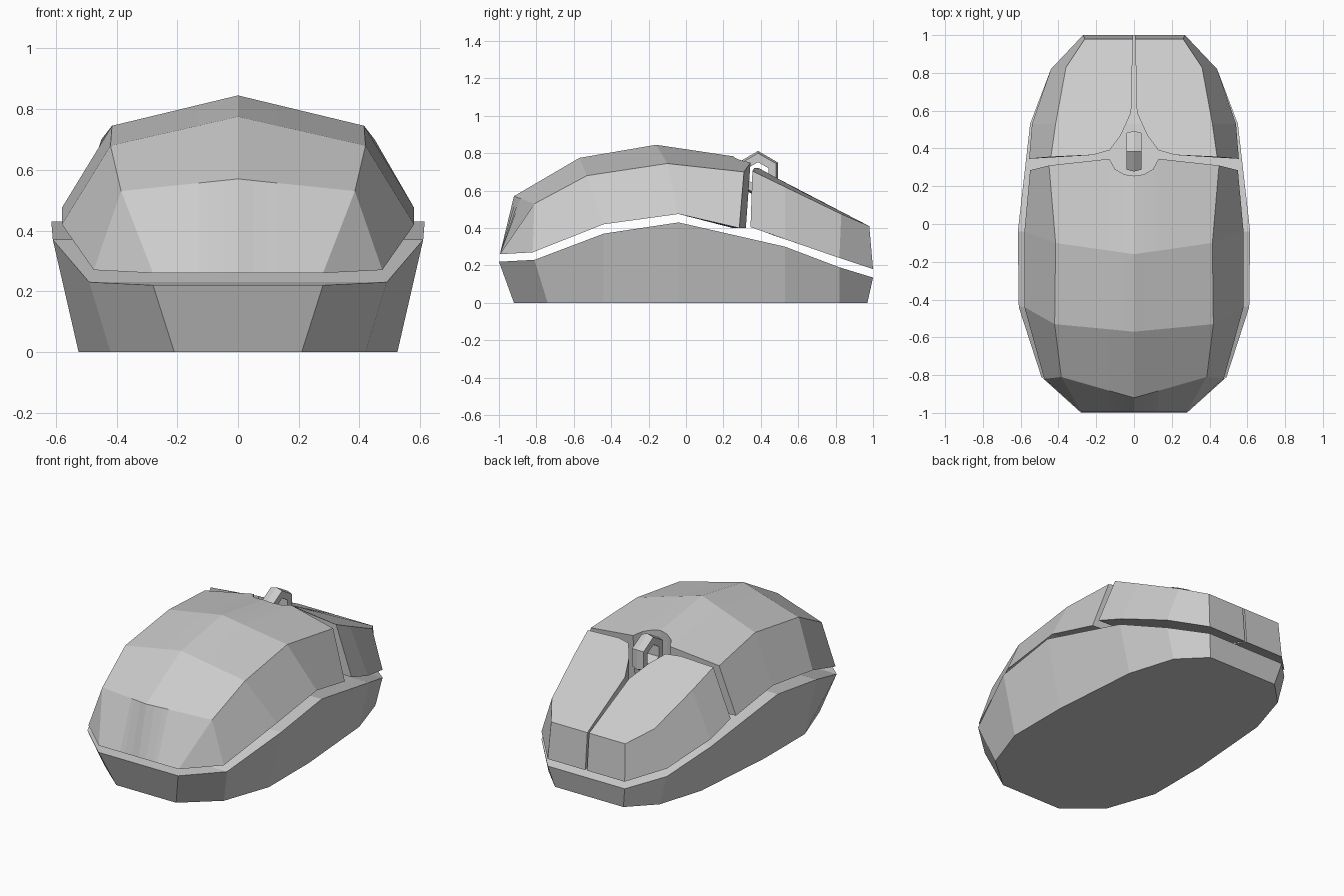
import bpy, bmesh, math
from mathutils import Vector

if "Cube" in bpy.data.objects:
    bpy.data.objects.remove(bpy.data.objects["Cube"])


def loft(name, rings, strips=False, closed=False):
    """Skin equal-length rings; cap the ends with one face, or column strips."""
    bm = bmesh.new()
    rows = [[bm.verts.new(p) for p in r] for r in rings]
    n = len(rows[0])
    pairs = list(zip(rows, rows[1:]))
    if closed:
        pairs.append((rows[-1], rows[0]))
    for a, b in pairs:
        for i in range(n):
            j = (i + 1) % n
            bm.faces.new((a[i], a[j], b[j], b[i]))
    if not closed:
        for r in (rows[0], rows[-1]):
            if strips:
                for k in range(n // 2 - 1):
                    bm.faces.new((r[k], r[k + 1], r[n - 2 - k], r[n - 1 - k]))
            else:
                bm.faces.new(r)
    bmesh.ops.remove_doubles(bm, verts=bm.verts, dist=0.0005)
    bmesh.ops.recalc_face_normals(bm, faces=bm.faces)
    me = bpy.data.meshes.new(name)
    bm.to_mesh(me)
    bm.free()
    ob = bpy.data.objects.new(name, me)
    bpy.context.collection.objects.link(ob)
    return ob


def mirrored(half):
    """Half row from outside to x=0 becomes a full row."""
    return half + [(-x, y, z) for x, y, z in reversed(half[:-1])]


# Base tray: bottom x, bottom y, rim x, rim y, rim z
base = [(.21, -.92, .28, -1.0, .22), (.42, -.74, .49, -.81, .23),
        (.525, -.44, .61, -.44, .37), (.525, -.04, .615, -.04, .43),
        (.48, .53, .55, .53, .30), (.39, .82, .44, .82, .19),
        (.24, .97, .27, 1.0, .135)]
loft("base", [[(-a, b, 0), (a, b, 0), (c, d, e), (-c, d, e)]
              for a, b, c, d, e in base], strips=True)

# Palm shell: edge, shoulder and ridge point per station
palm = [((.28, -.995, .26), (.385, -.81, .53), (0, -.92, .57)),
        ((.475, -.82, .27), (.385, -.81, .53), (0, -.92, .57)),
        ((.58, -.44, .42), (.42, -.53, .68), (0, -.57, .775)),
        ((.58, -.04, .475), (.415, -.10, .745), (0, -.16, .845))]
cols = (.13, .10, .05, 0)
rings = []
for edge, shoulder, ridge in palm:
    s, r = Vector(shoulder), Vector(ridge)
    top = [shoulder] + [tuple(r.lerp(s, x / s.x)) for x in cols]
    low = [edge] + [(x, edge[1], edge[2]) for x in cols]
    rings.append(mirrored(top) + mirrored(low)[::-1])
# Last station carries the wheel notch
top = [(.45, .31, .70), (.13, .345, .75), (.10, .29, .763), (.05, .262, .775), (0, .255, .783)]
low = [(.55, .285, .40), (.13, .32, .40), (.10, .275, .40), (.05, .255, .40), (0, .25, .40)]
rings.append(mirrored(top) + mirrored(low)[::-1])
loft("palm_shell", rings, strips=True)

# Click buttons: one solid with a wheel cut-out, mirrored
top = [(.006, .98, .41), (.26, .98, .41), (.36, .83, .475), (.415, .53, .62), (.44, .355, .705),
       (.22, .365, .72), (.13, .39, .72), (.07, .47, .675), (.015, .59, .61)]
low = [(.006, 1.0, .18), (.27, 1.0, .18), (.44, .82, .24), (.54, .53, .34), (.555, .345, .405),
       (.22, .365, .40), (.13, .39, .39), (.07, .47, .36), (.015, .59, .32)]
button = loft("click_buttons", [low, top])
button.modifiers.new("Mirror", 'MIRROR').use_mirror_merge = False

# Scroll wheel: hexagonal ring with a slightly crowned tread
section = [(-.04, .112), (0, .124), (.04, .112), (.04, .064), (-.04, .064)]
hexa = [math.radians(90 + 60 * i) for i in range(6)]
loft("scroll_wheel", [[(x, .385 + r * math.cos(a), .688 + r * math.sin(a)) for x, r in section]
                      for a in hexa], closed=True)
